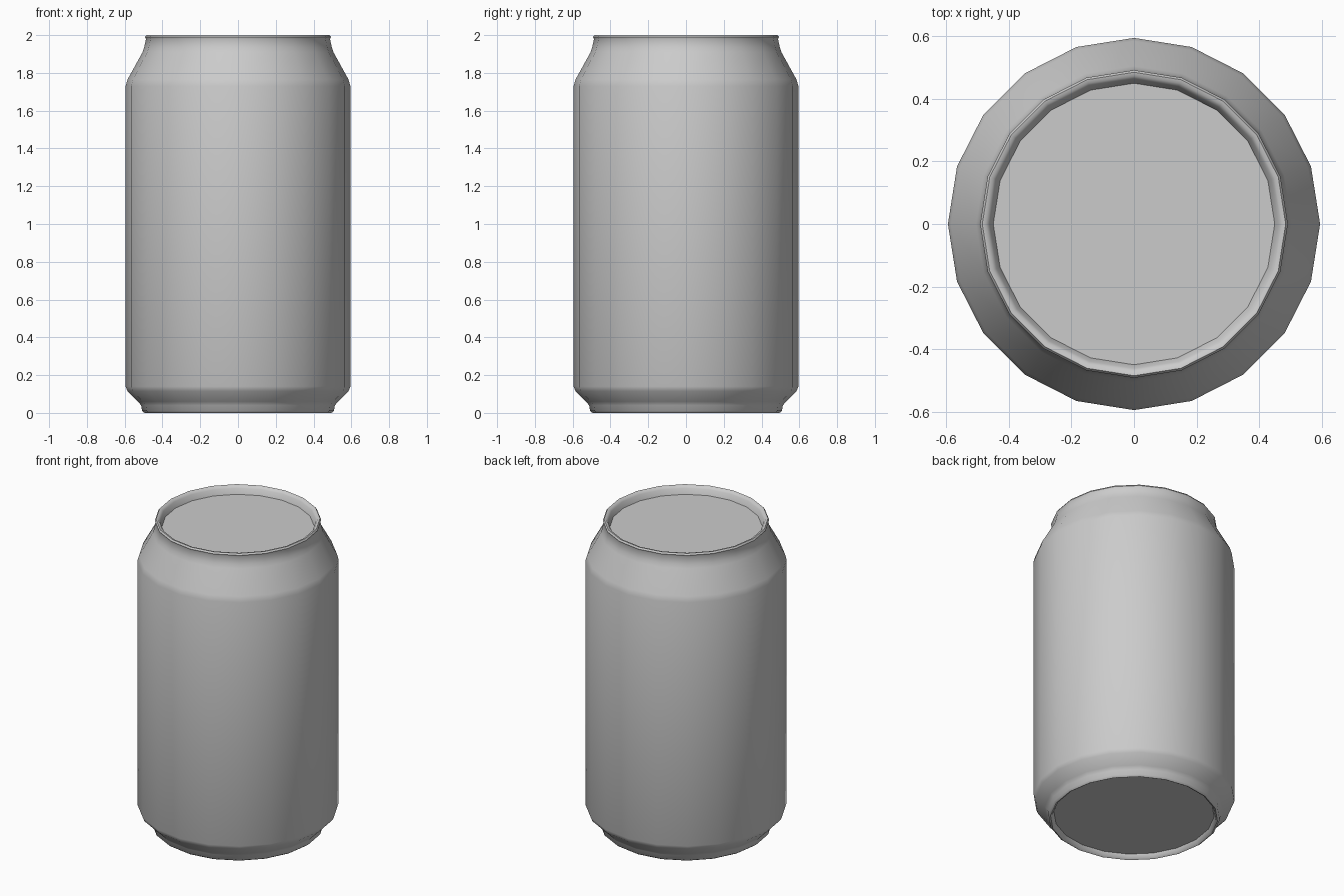
import bpy, bmesh, math

if "Cube" in bpy.data.objects:
    bpy.data.objects.remove(bpy.data.objects["Cube"])

SIDES = 20


def add_object(name, bm, angle):
    bmesh.ops.recalc_face_normals(bm, faces=bm.faces)
    mesh = bpy.data.meshes.new(name)
    bm.to_mesh(mesh)
    bm.free()
    obj = bpy.data.objects.new(name, mesh)
    bpy.context.collection.objects.link(obj)
    bpy.ops.object.select_all(action='DESELECT')
    obj.select_set(True)
    bpy.context.view_layer.objects.active = obj
    bpy.ops.object.shade_smooth_by_angle(angle=math.radians(angle))
    return obj


def lathe(name, profile, angle):
    """Revolve (radius, height) points; cap both ends with flat faces."""
    bm = bmesh.new()
    rings = []
    for r, z in profile:
        rings.append([bm.verts.new((r * math.cos(2 * math.pi * i / SIDES),
                                    r * math.sin(2 * math.pi * i / SIDES), z))
                      for i in range(SIDES)])
    for a, b in zip(rings, rings[1:]):
        for i in range(SIDES):
            j = (i + 1) % SIDES
            bm.faces.new((a[i], a[j], b[j], b[i]))
    bm.faces.new(rings[0][::-1])
    bm.faces.new(rings[-1])
    return add_object(name, bm, angle)


# Can: recessed base, foot, straight wall, sloped neck, rim and sunken lid
can_profile = [
    (0.475, 0.03), (0.485, 0.005), (0.495, 0.0), (0.508, 0.01),
    (0.513, 0.04), (0.53, 0.06), (0.585, 0.115), (0.595, 0.14),
    (0.595, 1.73), (0.585, 1.765), (0.505, 1.91), (0.497, 1.935),
    (0.487, 1.98), (0.492, 1.99), (0.485, 2.0), (0.473, 1.998),
    (0.462, 1.985), (0.45, 1.95),
]
lathe("can_body", can_profile, 58)
